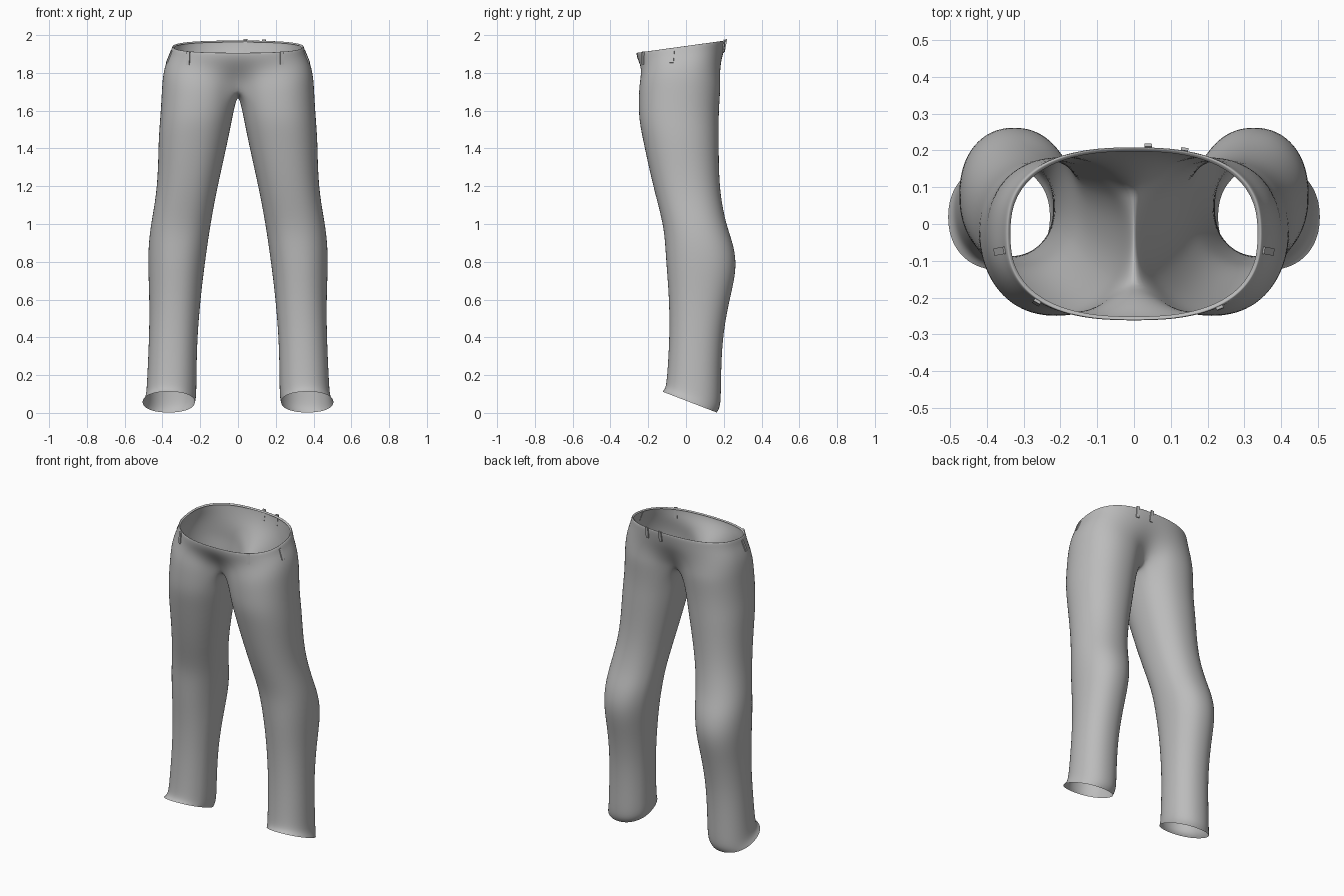
import bpy, bmesh, math
from mathutils import Vector, Matrix

cube = bpy.data.objects.get("Cube")
if cube:
    bpy.data.objects.remove(cube, do_unlink=True)

grey = bpy.data.materials.new("plain grey cloth")
grey.use_nodes = True
GREY = (0.5, 0.5, 0.5, 1)
grey.diffuse_color = GREY
grey.node_tree.nodes["Principled BSDF"].inputs["Base Color"].default_value = GREY

ARC, INNER = 20, 7           # points round the outside, points on the crotch seam
SPAN = math.radians(145)     # the outside arc of a leg runs from -SPAN to SPAN


def power(v, e):
    return math.copysign(abs(v) ** e, v)


def leg_point(a, xi, xo, yf, yb):
    """Point of a leg section; angle 0 is the outer side, positive is the back."""
    return Vector(((xi + xo) / 2 + (xo - xi) / 2 * power(math.cos(a), 0.92),
                   (yf + yb) / 2 + (yb - yf) / 2 * power(math.sin(a), 0.92), 0))


def hip_ring(z, xo, yf, yb, blend, tilt):
    """Half section of the hips, from front middle to back middle."""
    pts = []
    for k in range(ARC + 1):
        u = 2 * k / ARC - 1
        b = u * math.pi / 2
        waist = Vector((xo * power(math.cos(b), 0.8),
                        (yf + yb) / 2 + (yb - yf) / 2 * power(math.sin(b), 0.8), 0))
        p = waist.lerp(leg_point(u * SPAN, 0, xo, yf, yb), blend)
        if k in (0, ARC):
            p.x = 0
        p.z = z + tilt * p.y
        pts.append(p)
    return pts


def leg_ring(z, xi, xo, yf, yb, tilt):
    pts = [leg_point((2 * k / ARC - 1) * SPAN, xi, xo, yf, yb) for k in range(ARC + 1)]
    gap = 2 * math.pi - 2 * SPAN
    pts += [leg_point(SPAN + gap * (k + 1) / (INNER + 1), xi, xo, yf, yb) for k in range(INNER)]
    for p in pts:
        p.z = z + tilt * (p.y - 0.02)
    return pts


# Hip sections: height, outer x, front y, back y, blend to leg shape, tilt
HIPS = [(1.935, .337, -.252, .198, 0, .14), (1.95, .348, -.265, .212, 0, .14),
        (1.91, .358, -.262, .208, .03, .12), (1.865, .378, -.255, .202, .15, .08),
        (1.82, .392, -.252, .196, .4, .04), (1.77, .4, -.251, .19, .72, 0),
        (1.72, .404, -.25, .184, 1, 0)]
# Leg sections: height, inner x, outer x, front y, back y, tilt
LEGS = [(1.64, .014, .408, -.252, .178, 0), (1.55, .032, .414, -.25, .174, 0),
        (1.45, .052, .422, -.23, .175, 0), (1.3, .085, .424, -.198, .175, 0),
        (1.15, .118, .434, -.162, .183, 0), (1.0, .145, .462, -.122, .213, 0),
        (.9, .16, .474, -.112, .25, 0), (.8, .174, .477, -.106, .268, 0),
        (.7, .187, .474, -.098, .257, 0), (.58, .2, .47, -.09, .227, 0),
        (.42, .214, .471, -.088, .196, -.05), (.26, .219, .478, -.095, .187, -.15),
        (.14, .22, .484, -.103, .186, -.28), (.085, .222, .49, -.11, .182, -.34),
        (.057, .228, .506, -.126, .164, -.385)]

bm = bmesh.new()


def add(points):
    return [bm.verts.new(p) for p in points]


def bridge(a, b, closed):
    n = len(a)
    for k in range(n if closed else n - 1):
        j = (k + 1) % n
        bm.faces.new((a[k], b[k], b[j], a[j]))


# Hips, with the first section folded inside the waist
rings = [add(hip_ring(*h)) for h in HIPS]
for a, b in zip(rings, rings[1:]):
    bridge(a, b, False)

# Crotch seam hanging between the legs
low = rings[-1]
back, front = low[-1].co, low[0].co
seam = []
for k in range(INNER):
    t = (k + 1) / (INNER + 1)
    p = back.lerp(front, t)
    p.z -= 0.045 * math.sin(math.pi * t)
    seam.append(p)
previous = low + add(seam)

# Leg
for section in LEGS:
    ring = add(leg_ring(*section))
    bridge(previous, ring, True)
    previous = ring

for f in bm.faces:
    f.smooth = True
bmesh.ops.recalc_face_normals(bm, faces=bm.faces)
centre = Vector((.21, 0, 1.2))
probe = max(bm.faces, key=lambda f: f.calc_center_median().x)
if probe.normal.x < 0:
    bmesh.ops.reverse_faces(bm, faces=bm.faces)
mesh = bpy.data.meshes.new("trousers")
bm.to_mesh(mesh)
bm.free()
trousers = bpy.data.objects.new("trousers", mesh)
bpy.context.collection.objects.link(trousers)
mesh.materials.append(grey)
mirror = trousers.modifiers.new("mirror", "MIRROR")
mirror.use_clip = True
mirror.merge_threshold = 0.0005
subdivision = trousers.modifiers.new("smooth", "SUBSURF")
subdivision.levels = subdivision.render_levels = 2

# Belt loops lying on the cloth below the waist
bpy.context.view_layer.update()
cloth = trousers.evaluated_get(bpy.context.evaluated_depsgraph_get())
LOOPS = {"front_right": (-.28, -.24, 1.88), "front_left": (.25, -.27, 1.88),
         "side_right": (-.4, -.08, 1.9), "side_left": (.4, -.08, 1.9),
         "back_middle": (.04, .3, 1.93), "back_left": (.15, .3, 1.93)}
spots = {n: cloth.closest_point_on_mesh(Vector(p))[1:3] for n, p in LOOPS.items()}
for name, (spot, normal) in spots.items():
    side = Vector((0, 0, 1)).cross(normal).normalized()
    up = normal.cross(side)
    turn = Matrix((side, up, normal)).transposed().to_4x4()
    bpy.ops.mesh.primitive_cube_add(size=1)
    loop = bpy.context.object
    loop.name = "belt_loop_" + name
    loop.matrix_world = (Matrix.Translation(spot + normal * 0.002) @ turn
                         @ Matrix.Diagonal((.02, .07, .008, 1)))
    loop.data.materials.append(grey)
